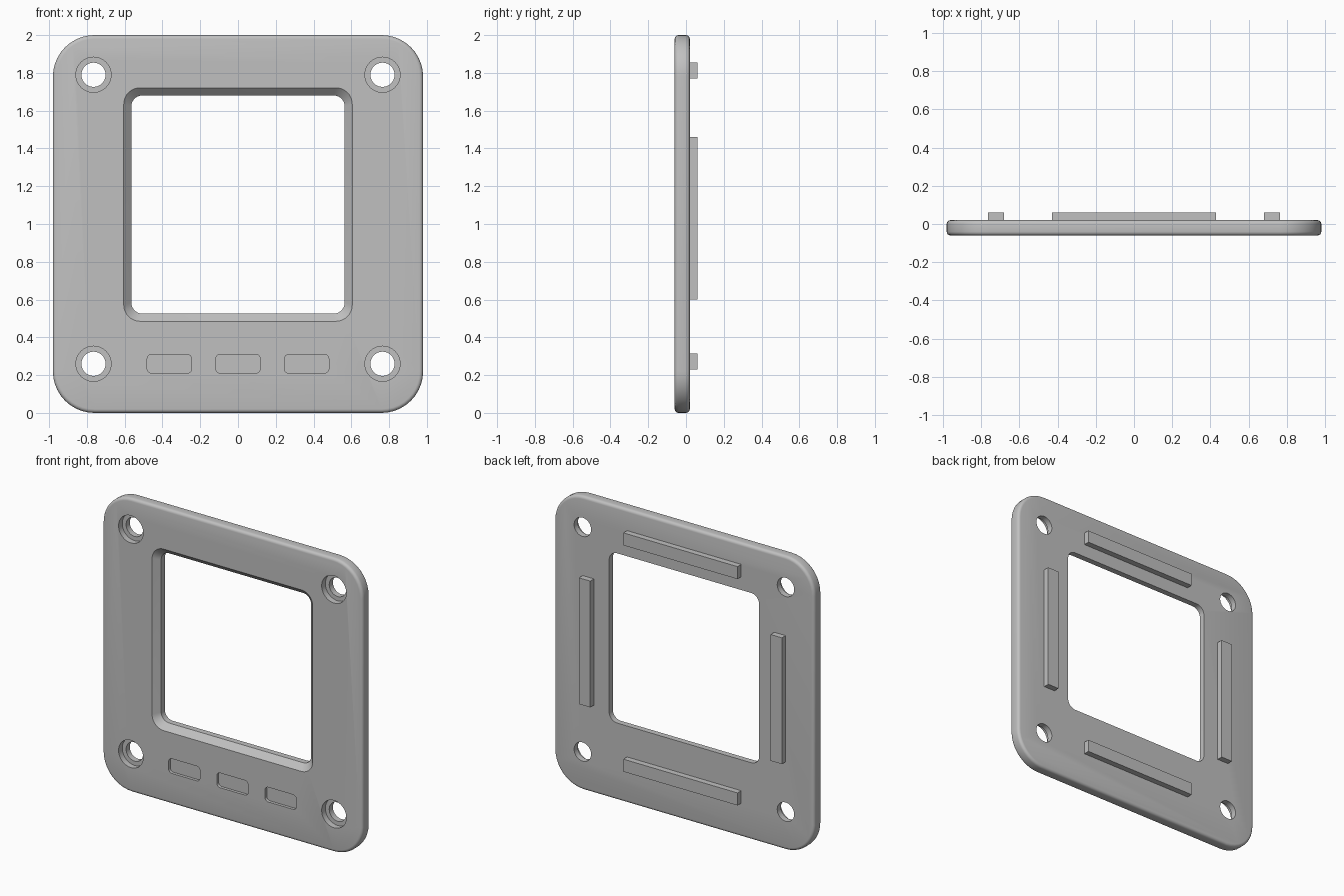
import bpy, bmesh, math

cube = bpy.data.objects.get("Cube")
if cube:
    bpy.data.objects.remove(cube, do_unlink=True)

grey = bpy.data.materials.new("plain grey")
grey.use_nodes = True
colour = (0.53, 0.53, 0.53, 1)
grey.diffuse_color = colour
grey.node_tree.nodes["Principled BSDF"].inputs["Base Color"].default_value = colour

FRONT, BACK = -0.06, 0.02


def loft(name, x, z, sections, steps=10):
    """Solid through rounded rectangles (half width, half height, radius, y)."""
    bm = bmesh.new()
    rings = []
    for hw, hh, r, y in sections:
        ring = []
        for corner, (sx, sz) in enumerate([(1, 1), (-1, 1), (-1, -1), (1, -1)]):
            # a full circle shares its quarter points
            count = steps if r >= hw else steps + 1
            for i in range(count):
                a = (corner + i / steps) * math.pi / 2
                ring.append(bm.verts.new((x + sx * (hw - r) + r * math.cos(a), y,
                                          z + sz * (hh - r) + r * math.sin(a))))
        rings.append(ring)
    for a, b in zip(rings, rings[1:]):
        for i in range(len(a)):
            j = (i + 1) % len(a)
            bm.faces.new((a[i], a[j], b[j], b[i]))
    bm.faces.new(rings[0])
    bm.faces.new(rings[-1])
    bmesh.ops.recalc_face_normals(bm, faces=bm.faces)
    mesh = bpy.data.meshes.new(name)
    bm.to_mesh(mesh)
    bm.free()
    mesh.materials.append(grey)
    obj = bpy.data.objects.new(name, mesh)
    bpy.context.collection.objects.link(obj)
    return obj


def activate(obj):
    bpy.ops.object.select_all(action="DESELECT")
    obj.select_set(True)
    bpy.context.view_layer.objects.active = obj


def cut(target, cutter):
    mod = target.modifiers.new("cut", "BOOLEAN")
    mod.operation, mod.solver, mod.object = "DIFFERENCE", "EXACT", cutter
    activate(target)
    bpy.ops.object.modifier_apply(modifier=mod.name)
    bpy.data.objects.remove(cutter, do_unlink=True)


# Plate with rounded rims front and back
rim = 0.02
profile = []
for i in range(5):
    a = i / 4 * math.pi / 2
    profile.append((rim * (1 - math.sin(a)), FRONT + rim * (1 - math.cos(a))))
profile += [(inset, FRONT + BACK - y) for inset, y in reversed(profile)]
plate = loft("plate", 0, 1, [(0.98 - d, 1 - d, 0.22 - d, y) for d, y in profile])

# Window with a chamfered front edge
cut(plate, loft("window_cutter", 0, 1.103, [
    (0.625, 0.638, 0.1, FRONT - 0.02), (0.565, 0.578, 0.06, FRONT + 0.04),
    (0.565, 0.578, 0.06, BACK + 0.05)]))

# Counterbored screw holes
for x in (-0.765, 0.765):
    for z in (0.26, 1.79):
        for r, end in ((0.093, FRONT + 0.04), (0.064, BACK + 0.05)):
            cut(plate, loft("hole_cutter", x, z,
                            [(r, r, r, FRONT - 0.05), (r, r, r, end)]))

# Three shallow button recesses
for x in (-0.363, 0, 0.363):
    cut(plate, loft("recess_cutter", x, 0.26, [
        (0.118, 0.05, 0.025, FRONT - 0.05), (0.118, 0.05, 0.025, FRONT + 0.02)], 6))

activate(plate)
bpy.ops.object.shade_smooth_by_angle(angle=math.radians(30))


# Ribs on the back
def rib(name, x, z, sx, sz):
    bpy.ops.mesh.primitive_cube_add(size=1, location=(x, BACK + 0.0175, z))
    obj = bpy.context.object
    obj.name = name
    obj.scale = (sx, 0.045, sz)
    obj.data.materials.append(grey)


rib("top_rib", 0, 1.813, 0.86, 0.085)
rib("bottom_rib", 0, 0.272, 0.86, 0.085)
rib("left_rib", 0.722, 1.03, 0.085, 0.86)
rib("right_rib", -0.722, 1.03, 0.085, 0.86)
